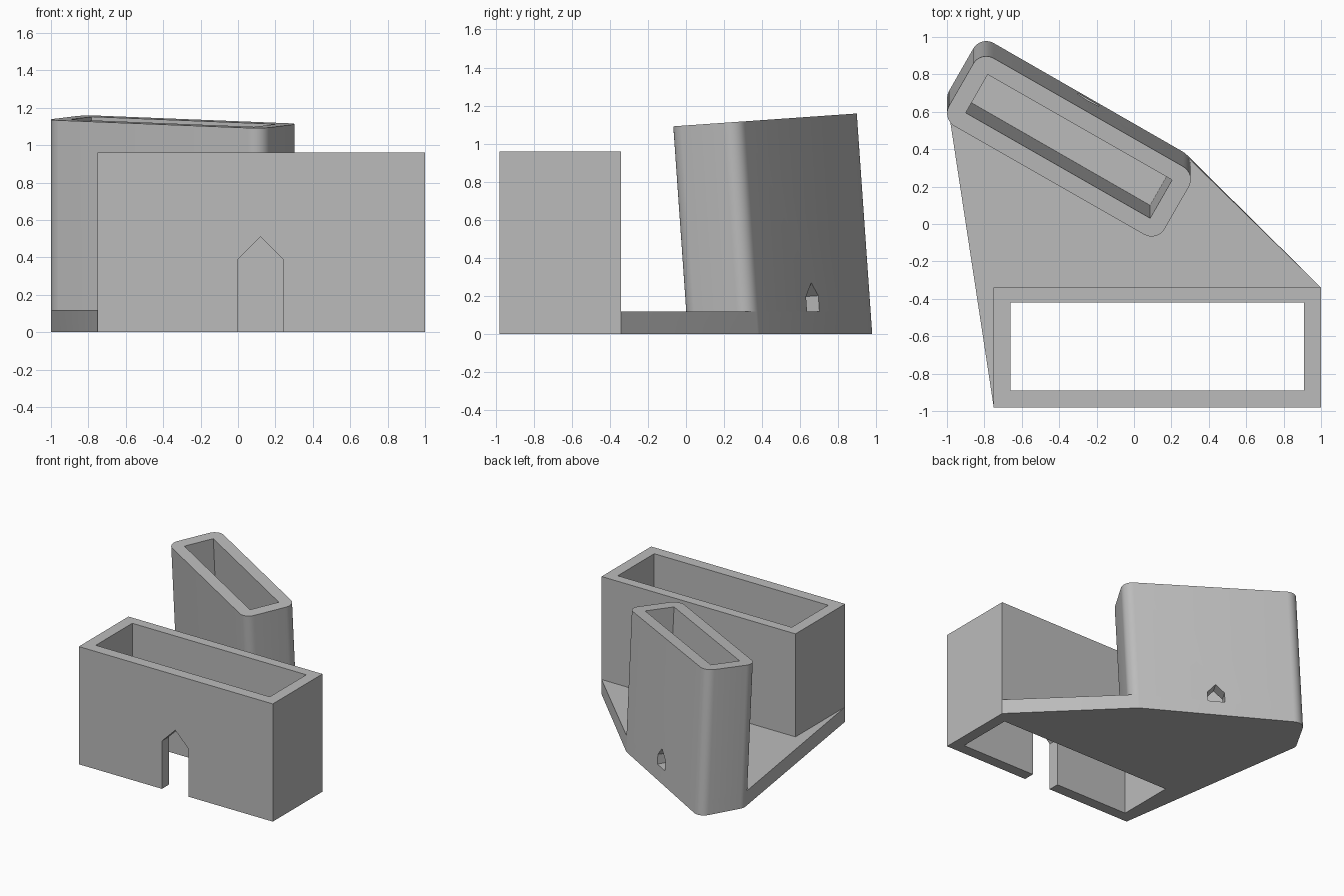
import bpy, bmesh, math
from mathutils import Vector, Matrix

cube = bpy.data.objects.get("Cube")
if cube:
    bpy.data.objects.remove(cube, do_unlink=True)

grey = bpy.data.materials.new("plain grey")
grey.use_nodes = True
colour = (0.5, 0.5, 0.5, 1)
grey.diffuse_color = colour
grey.node_tree.nodes["Principled BSDF"].inputs["Base Color"].default_value = colour


def finish(name, bm):
    bmesh.ops.recalc_face_normals(bm, faces=bm.faces)
    mesh = bpy.data.meshes.new(name)
    bm.to_mesh(mesh)
    bm.free()
    mesh.materials.append(grey)
    obj = bpy.data.objects.new(name, mesh)
    bpy.context.collection.objects.link(obj)
    return obj


def loft(name, lower, upper):
    """Solid between two matching rings of points."""
    bm = bmesh.new()
    a = [bm.verts.new(p) for p in lower]
    b = [bm.verts.new(p) for p in upper]
    bm.faces.new(a)
    bm.faces.new(b)
    for i in range(len(a)):
        j = (i + 1) % len(a)
        bm.faces.new((a[i], a[j], b[j], b[i]))
    return finish(name, bm)


def block(name, x0, x1, y0, y1, z0, z1):
    ring = [(x0, y0), (x1, y0), (x1, y1), (x0, y1)]
    return loft(name, [(x, y, z0) for x, y in ring], [(x, y, z1) for x, y in ring])


def activate(obj):
    bpy.ops.object.select_all(action='DESELECT')
    obj.select_set(True)
    bpy.context.view_layer.objects.active = obj


def cut(obj, cutter):
    activate(obj)
    mod = obj.modifiers.new("cut", 'BOOLEAN')
    mod.operation = 'DIFFERENCE'
    mod.solver = 'EXACT'
    mod.object = cutter
    bpy.ops.object.modifier_apply(modifier=mod.name)
    bpy.data.objects.remove(cutter, do_unlink=True)


def gable(half, low, eave, peak):
    """Pointed doorway outline."""
    return [(-half, low), (half, low), (half, eave), (0, peak), (-half, eave)]


# Front box: open top and bottom, pointed doorway
X0, X1, Y0, Y1, SLAB = -0.75, 1.0, -0.98, -0.34, 0.12
box = block("front_box", X0, X1, Y0, Y1, 0, 0.96)
cut(box, block("box_cavity", -0.66, 0.91, -0.89, -0.42, -0.1, 1.1))
door = gable(0.12, -0.1, 0.39, 0.51)
cut(box, loft("door_cutter", [(0.12 + x, -1.1, z) for x, z in door],
              [(0.12 + x, -0.7, z) for x, z in door]))

# Leaning tower frame: origin at the centre of its top
frame = (Matrix.Translation((-0.348, 0.415, 1.125))
         @ Matrix.Rotation(math.radians(4), 4, 'X')
         @ Matrix.Rotation(math.radians(-29.8), 4, 'Z'))
axis = frame.to_3x3() @ Vector((0, 0, 1))


def at_height(points, z):
    return [p + axis * ((z - p.z) / axis.z) for p in points]


# Rounded rectangle outline
A, B, R, STEPS = 0.664, 0.21, 0.08, 8
outline = []
for k, (sx, sy) in enumerate([(1, 1), (-1, 1), (-1, -1), (1, -1)]):
    for i in range(STEPS + 1):
        t = math.pi / 2 * (k + i / STEPS)
        outline.append((sx * (A - R) + R * math.cos(t), sy * (B - R) + R * math.sin(t)))
top = [frame @ Vector((u, v, 0)) for u, v in outline]

tower = loft("leaning_tower", at_height(top, SLAB), top)
hole = [(-0.568, -0.118), (0.568, -0.118), (0.568, 0.118), (-0.568, 0.118)]
cut(tower, loft("tower_cavity", [frame @ Vector((u, v, -1.2)) for u, v in hole],
                [frame @ Vector((u, v, 0.1)) for u, v in hole]))

# Small pointed opening in the back of the tower
window = gable(0.065, -1.1, -0.94, -0.87)
cut(tower, loft("window_cutter", [frame @ Vector((u, 0, w)) for u, w in window],
                [frame @ Vector((u, 0.4, w)) for u, w in window]))
activate(tower)
bpy.ops.object.shade_smooth_by_angle(angle=math.radians(30))

# Base slab: hull joining the feet of box and tower
bm = bmesh.new()
for z in (0, SLAB):
    for p in at_height(top, z):
        bm.verts.new(p)
    for x in (X0, X1):
        for y in (Y0, Y1):
            bm.verts.new((x, y, z))
bmesh.ops.convex_hull(bm, input=bm.verts)
bmesh.ops.dissolve_limit(bm, angle_limit=0.002, verts=bm.verts, edges=bm.edges)
slab = finish("base_slab", bm)
cut(slab, block("slab_cutter", X0, 1.2, -1.2, Y1, -0.1, 0.3))
activate(slab)
bpy.ops.object.shade_smooth_by_angle(angle=math.radians(20))
